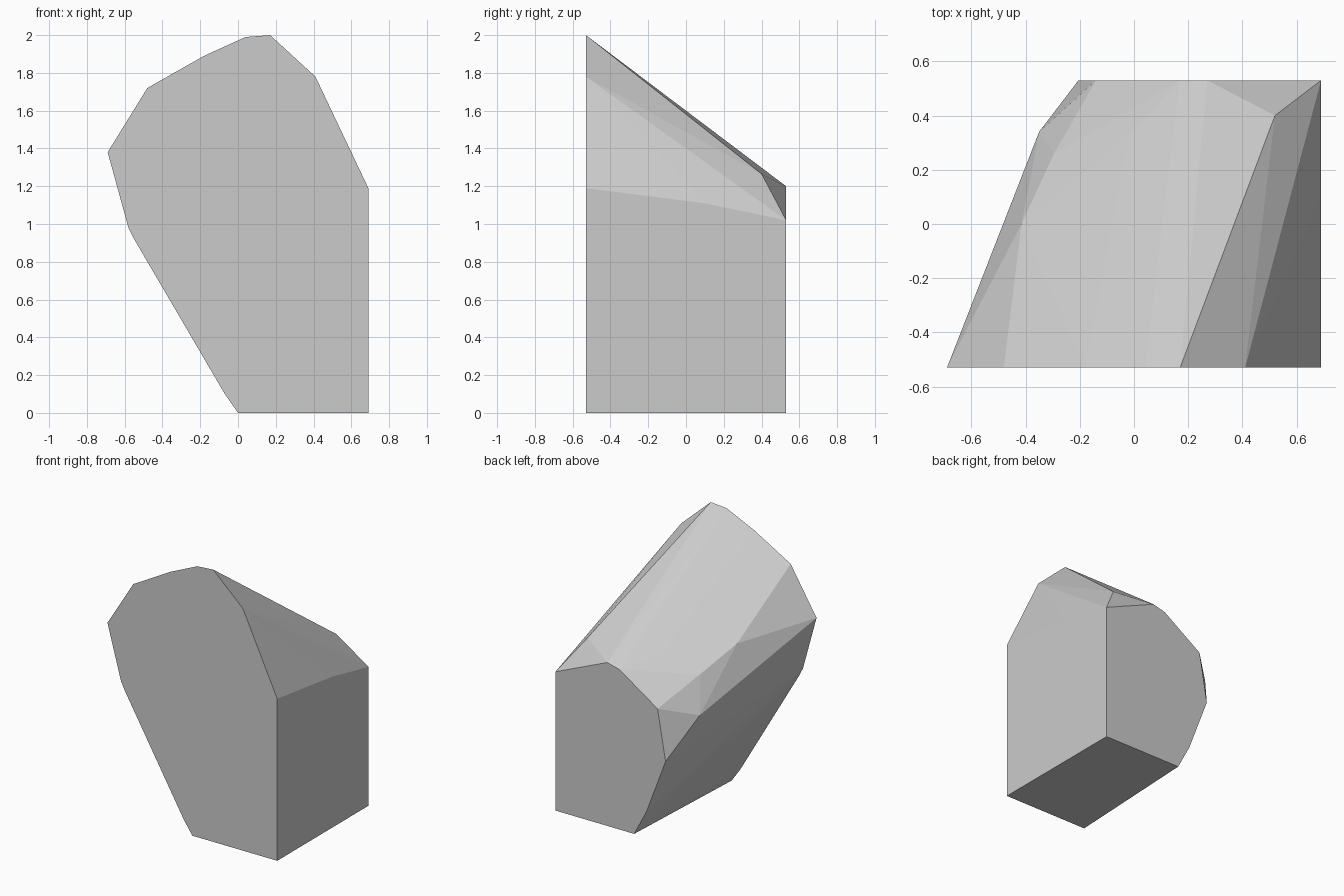
import bpy
import bmesh
import math

default_cube = bpy.data.objects.get("Cube")
if default_cube:
    bpy.data.objects.remove(default_cube, do_unlink=True)

HALF_DEPTH = 0.53

# Stone colour
stone = bpy.data.materials.new("stone_grey")
stone.use_nodes = True
grey = (0.6, 0.6, 0.6, 1)
stone.diffuse_color = grey
stone.node_tree.nodes["Principled BSDF"].inputs["Base Color"].default_value = grey

# Tall front outline and short back outline, as (x, z)
front_outline = [(0, 0), (0.69, 0), (0.69, 1.19), (0.41, 1.78), (0.17, 2),
                 (0.04, 1.99), (-0.18, 1.89), (-0.48, 1.72), (-0.69, 1.38),
                 (-0.58, 0.98), (-0.55, 0.92), (-0.07, 0.1)]
back_outline = [(0.05, 0), (0.69, 0), (0.69, 1.02), (0.27, 1.2), (0.17, 1.175),
                (-0.14, 0.97), (-0.205, 0.6), (-0.05, 0.19)]

# Chipped corners between the two ends, as (x, y, z)
chips = [(0.52, 0.4, 1.265), (0.69, 0.1, 1.11), (-0.02, 0.33, 1.25),
         (-0.295, 0.26, 1.16), (-0.35, 0.34, 0.905), (-0.415, 0, 1.32)]

# Faceted boulder wrapped around the outlines and chips
bm = bmesh.new()
for x, z in front_outline:
    bm.verts.new((x, -HALF_DEPTH, z))
for x, z in back_outline:
    bm.verts.new((x, HALF_DEPTH, z))
for point in chips:
    bm.verts.new(point)
hull = bmesh.ops.convex_hull(bm, input=bm.verts)
spare = {g for g in hull["geom_interior"] + hull["geom_unused"]
         if isinstance(g, bmesh.types.BMVert)}
bmesh.ops.delete(bm, geom=list(spare), context="VERTS")
bmesh.ops.dissolve_limit(bm, angle_limit=math.radians(0.5),
                         verts=bm.verts, edges=bm.edges)
bmesh.ops.recalc_face_normals(bm, faces=bm.faces)

mesh = bpy.data.meshes.new("boulder")
bm.to_mesh(mesh)
bm.free()
mesh.materials.append(stone)
boulder = bpy.data.objects.new("boulder", mesh)
bpy.context.collection.objects.link(boulder)
